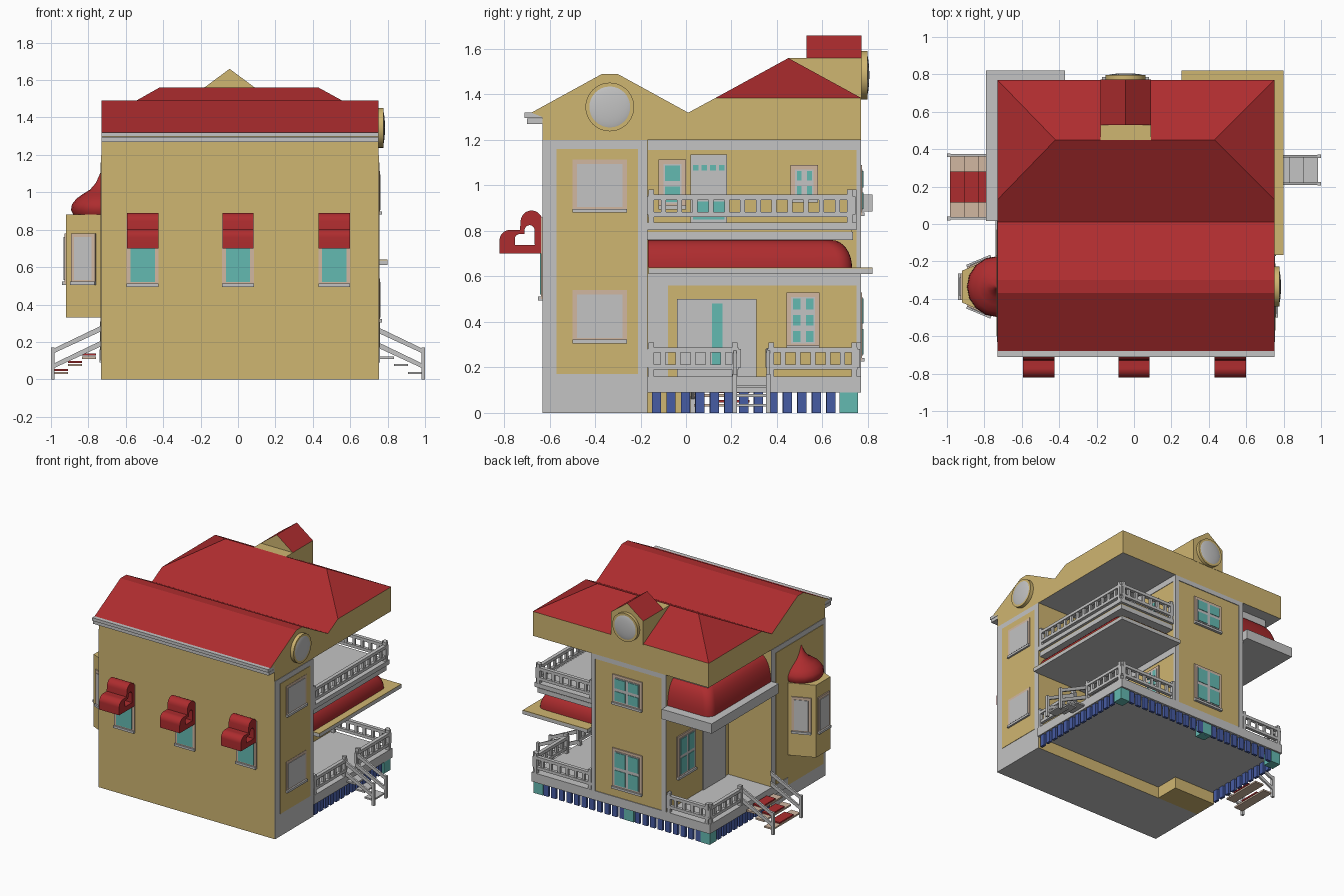
import bpy, bmesh, math
from mathutils import Matrix, Vector

if "Cube" in bpy.data.objects:
    bpy.data.objects.remove(bpy.data.objects["Cube"])

def mat(name, r, g, b):
    m = bpy.data.materials.new(name)
    m.diffuse_color = (*[(c / 255) ** 2.2 for c in (r, g, b)], 1)
    m.use_nodes = True
    m.node_tree.nodes["Principled BSDF"].inputs["Base Color"].default_value = m.diffuse_color
    return m

YEL = mat("wall yellow", 206, 180, 112)
RED = mat("roof red", 172, 48, 50)
GREY = mat("trim grey", 194, 194, 194)
TEAL = mat("glass teal", 100, 184, 176)
BLUE = mat("lattice blue", 72, 92, 162)
TAN = mat("frame tan", 208, 182, 160)
I4 = Matrix.Identity(4)

def finish(name, bm, mats, smooth=0, rule=None):
    bmesh.ops.recalc_face_normals(bm, faces=bm.faces)
    bm.normal_update()
    if rule:
        for f in bm.faces:
            f.material_index = rule(f)
    me = bpy.data.meshes.new(name)
    bm.to_mesh(me)
    bm.free()
    for m in mats:
        me.materials.append(m)
    if smooth:
        me.shade_smooth()
        me.set_sharp_from_angle(angle=math.radians(smooth))
    ob = bpy.data.objects.new(name, me)
    bpy.context.collection.objects.link(ob)
    return ob

def boxes(name, m, lst, M=I4):
    # each box is x0, x1, y0, y1, z0, z1
    bm = bmesh.new()
    for x0, x1, y0, y1, z0, z1 in lst:
        c = Vector(((x0 + x1) / 2, (y0 + y1) / 2, (z0 + z1) / 2))
        S = Matrix.Diagonal((abs(x1 - x0), abs(y1 - y0), abs(z1 - z0), 1))
        bmesh.ops.create_cube(bm, size=1, matrix=M @ Matrix.Translation(c) @ S)
    return finish(name, bm, [m])

def prism(name, pts, axis, a0, a1, mats, rule=None, hole=None, smooth=0):
    put = {'x': lambda u, v: (a0, u, v), 'y': lambda u, v: (u, a0, v), 'z': lambda u, v: (u, v, a0)}[axis]
    d = Vector([(a1 - a0) if axis == k else 0 for k in 'xyz'])
    bm = bmesh.new()
    loops = [pts] + ([hole] if hole else [])
    for lp in loops:
        vs = [bm.verts.new(put(*p)) for p in lp]
        for i in range(len(vs)):
            bm.edges.new((vs[i - 1], vs[i]))
    if hole:
        bmesh.ops.triangle_fill(bm, edges=bm.edges[:], use_beauty=True)
    else:
        bm.faces.new(bm.verts[:])
    r = bmesh.ops.extrude_face_region(bm, geom=bm.faces[:], use_keep_orig=True)
    bmesh.ops.translate(bm, verts=[v for v in r['geom'] if isinstance(v, bmesh.types.BMVert)], vec=d)
    return finish(name, bm, mats, smooth, rule)

def wall(angle, x, y):
    # local frame on a wall: local x runs along it, local -y points out
    return Matrix.Translation((x, y, 0)) @ Matrix.Rotation(math.radians(angle), 4, 'Z')

def window(name, M, u, w, z0, z1, inner, panes=None):
    h = w / 2
    boxes(name + "_frame", TAN, [(u - h, u + h, -.008, 0, z0, z1)], M)
    b = .02
    boxes(name + "_pane", inner, [(u - h + b, u + h - b, -.012, 0, z0 + b, z1 - b)], M)
    boxes(name + "_sill", GREY, [(u - h, u + h, -.02, 0, z0 - .005, z0 + .012)], M)
    if panes:
        cols, rows = panes
        cw, ch = (w - .03) / cols, (z1 - z0 - .03) / rows
        boxes(name + "_glass", TEAL, [(u - h + .015 + cw * i + .012, u - h + .015 + cw * (i + 1) - .012, -.016, 0,
              z0 + .015 + ch * j + .012, z0 + .015 + ch * (j + 1) - .012) for i in range(cols) for j in range(rows)], M)

def rail(name, p0, p1, z):
    d = Vector(p1) - Vector(p0)
    L = d.length
    M = wall(math.degrees(math.atan2(d.y, d.x)), *p0)
    n = max(2, round(L / .067))
    b = [(0, L, -.012, .012, z + .03, z + .052), (0, L, -.014, .014, z + .105, z + .128)]
    b += [(L * i / n - .011, L * i / n + .011, -.008, .008, z + .04, z + .12) for i in range(n + 1)]
    b += [(t - .012, t + .012, -.014, .014, z, z + .15) for t in (.015, L - .015)]
    boxes(name, GREY, b, M)

UP = lambda f: 1 if f.normal.z > .2 else 2 if f.normal.z < -.5 else 0

# main walls
L, R = -.73, .75
prism("house_walls", [(L, -.63), (R, -.63), (R, -.17), (.255, -.17), (L, -.17)], 'z', 0, 1.2, [YEL, YEL, GREY], UP)
boxes("left_room_wall", YEL, [(L, -.37, -.17, .02, 0, 1.2)])
boxes("back_room_wall", YEL, [(-.37, .255, -.17, .765, .1, 1.2)])

# attic gables with red slopes, hip roof and dormer
prism("gable_roof", [(-.63, 1.2), (.77, 1.2), (.77, 1.385), (.13, 1.385), (.01, 1.32), (-.30, 1.49), (-.37, 1.49),
      (-.68, 1.32), (-.63, 1.30)], 'x', L, R, [YEL, RED, GREY], UP)
bm = bmesh.new()
c = [bm.verts.new(p) for p in ((L, .13, 1.385), (R, .13, 1.385), (R, .77, 1.385), (L, .77, 1.385),
                               (-.42, .45, 1.56), (.43, .45, 1.56))]
for q in ((0, 1, 5, 4), (1, 2, 5), (2, 3, 4, 5), (3, 0, 4), (3, 2, 1, 0)):
    bm.faces.new([c[i] for i in q])
finish("hip_roof", bm, [RED])
boxes("dormer_wall", YEL, [(-.18, .09, .45, .772, 1.38, 1.56)])
prism("dormer_roof", [(-.18, 1.56), (.09, 1.56), (-.045, 1.66)], 'y', .53, .772, [YEL, RED, YEL], UP)
boxes("front_gutter", GREY, [(L, R, -.70, -.63, 1.27, 1.295), (L, R, -.71, -.63, 1.297, 1.32)])

# round attic windows: yellow rim and bulging pane
for nm, M in (("side", wall(90, R, -.335) @ Matrix.Translation((0, 0, 1.345))),
              ("dormer", wall(180, -.045, .77) @ Matrix.Translation((0, 0, 1.485)))):
    bm = bmesh.new()
    bmesh.ops.create_cone(bm, cap_ends=True, segments=40, radius1=.107, radius2=.107, depth=.028,
                          matrix=M @ Matrix.Translation((0, -.013, 0)) @ Matrix.Rotation(math.pi / 2, 4, 'X'))
    finish(nm + "_round_rim", bm, [YEL], 40)
    bm = bmesh.new()
    bmesh.ops.create_uvsphere(bm, u_segments=40, v_segments=20, radius=1,
                              matrix=M @ Matrix.Translation((0, -.018, 0)) @ Matrix.Diagonal((.104, .018, .104, 1)))
    finish(nm + "_round_pane", bm, [GREY], 60)

# side wall trim and windows
MR, ML = wall(90, R, 0), wall(-90, L, 0)
boxes("right_trim", GREY, [(-.63, -.17, -.003, .002, 0, 1.2)], MR)
boxes("right_panel", YEL, [(-.57, -.21, -.006, 0, .17, 1.16)], MR)
window("right_lower_window", MR, -.38, .24, .31, .54, GREY)
window("right_upper_window", MR, -.38, .24, .885, 1.115, GREY)
boxes("left_trim", GREY, [(-.02, .63, -.003, .002, 0, 1.2)], ML)
boxes("left_panel", YEL, [(.03, .6, -.006, 0, .1, 1.16)], ML)

# front windows with heart-cut awnings
arc = lambda cx, cz, r, a0, a1: [(cx + r * math.cos(math.radians(a0 + (a1 - a0) * i / 10)),
                                  cz + r * math.sin(math.radians(a0 + (a1 - a0) * i / 10))) for i in range(11)]
out = [(-.63, .70), (-.82, .70)] + arc(-.773, .758, .047, 180, 80) + [(-.73, .805)] + arc(-.679, .842, .048, 175, 0)
hole = [(-.665 + (y + .63) * .46, .738 + (z - .70) * .46) for y, z in out]
for i, x in enumerate((-.51, 0, .515)):
    window(f"front_window_{i}", wall(0, 0, -.63), x, .17, .50, .86, TEAL)
    prism(f"awning_{i}", out, 'x', x - .084, x + .084, [RED], hole=hole, smooth=30)

# bay on the left with onion dome
prism("bay", [(L, -.5), (-.92, -.42), (-.92, -.25), (L, -.17)], 'z', .33, .88, [YEL])
for i, (a, x, y) in enumerate(((-22.8, -.825, -.46), (-90, -.92, -.335), (-157.2, -.825, -.21))):
    window(f"bay_window_{i}", wall(a, x, y), 0, .14, .51, .78, GREY)
bm = bmesh.new()
prof = [(.15, .88), (.163, .905), (.158, .935), (.135, .965), (.1, .99), (.06, 1.015), (.03, 1.05), (.012, 1.09), (0, 1.12)]
vs = [bm.verts.new((r, 0, z)) for r, z in prof]
es = [bm.edges.new(p) for p in zip(vs, vs[1:])]
bmesh.ops.spin(bm, geom=vs + es, cent=(0, 0, 0), axis=(0, 0, 1), angle=math.tau, steps=16)
bmesh.ops.remove_doubles(bm, verts=bm.verts, dist=1e-4)
bmesh.ops.translate(bm, verts=bm.verts, vec=(L, -.335, 0))
finish("bay_dome", bm, [RED], 40)

# decks, lattice and corner blocks
boxes("deck", GREY, [(-.74, .76, -.17, .77, .09, .16)])
sl = [(.73, .75, -.15 + .064 * i, -.11 + .064 * i, 0, .09) for i in range(13)]
sl += [(-.73, -.71, .04 + .064 * i, .08 + .064 * i, 0, .09) for i in range(10)]
sl += [(-.65 + .064 * i, -.61 + .064 * i, .735, .755, 0, .09) for i in range(21)]
boxes("lattice", BLUE, sl)
boxes("corner_blocks", TEAL, [(x - .04, x + .04, .675, .757, 0, .09) for x in (-.69, -.05, .715)])

# ledges, curved skirt roofs and balcony
def skirt(name, xin, xout, y0, y1, z0, z1):
    s = 1 if xout > xin else -1
    bm, rings = bmesh.new(), []
    for k in range(9):
        t = k / 8 * math.pi / 2
        ins, z = .09 * (1 - math.cos(t)), z0 + (z1 - z0) * math.sin(t)
        X, Y, r = xout - s * ins, y1 - ins, .06
        pts = [(xin, y0), (X, y0)] + [(X - s * r + s * r * math.cos(a * math.pi / 12),
                                       Y - r + r * math.sin(a * math.pi / 12)) for a in range(7)] + [(xin, Y)]
        rings.append([bm.verts.new((*p, z)) for p in pts])
    for a, b in zip(rings, rings[1:]):
        for i in range(len(a)):
            bm.faces.new((a[i - 1], a[i], b[i], b[i - 1]))
    bm.faces.new(rings[-1])
    bm.faces.new(rings[0])
    finish(name, bm, [RED], 40)

boxes("right_ledge", GREY, [(.255, .80, -.165, .82, .61, .635)])
boxes("right_ledge_top", YEL, [(.255, .80, -.165, .82, .635, .64)])
skirt("right_skirt_roof", .255, .745, -.168, .73, .64, .76)
boxes("balcony_floor", GREY, [(.255, .735, -.17, .735, .76, .795), (.255, .75, -.17, .75, .805, .838)])
boxes("balcony_band", YEL, [(.255, .73, -.17, .73, .79, .81)])
boxes("left_ledge", GREY, [(-.79, -.37, .015, .82, .885, .96)])
skirt("left_skirt_roof", -.37, -.73, .022, .75, .96, 1.15)
boxes("left_skirt_top", GREY, [(-.66, -.37, .022, .68, 1.145, 1.2)])

# railings
rail("balcony_side_rail", (.735, -.168), (.735, .735), .832)
rail("balcony_back_rail", (.26, .735), (.735, .735), .832)
rail("porch_side_rail_a", (.745, -.168), (.745, .23), .16)
rail("porch_side_rail_b", (.745, .36), (.745, .755), .16)
rail("porch_back_rail", (.26, .755), (.745, .755), .16)
rail("left_porch_back_rail", (-.725, .755), (-.375, .755), .16)
rail("left_porch_side_rail", (-.725, .37), (-.725, .755), .16)

# stairs on both sides
def stairs(name, s, y0, y1, m):
    tr = [(s * x, s * (x + .075), y0, y1, z, z + .012) for x, z in ((.76, .11), (.835, .07), (.91, .028))]
    boxes(name + "_treads", m, tr)
    for i, y in enumerate((y0 - .012, y1)):
        for j, h in enumerate((0, -.08)):
            prism(f"{name}_handrail_{i}{j}", [(s * .995, .13 + h + .005), (s * .995, .16 + h), (s * .735, .285 + h),
                  (s * .735, .255 + h)], 'y', y, y + .014, [GREY])
        boxes(f"{name}_post_{i}", GREY, [(s * .98, s, y - .003, y + .017, 0, .17)])
    return tr

stairs("right_stairs", 1, .22, .355, GREY)
tr = stairs("left_stairs", -1, .035, .36, TAN)
boxes("stair_carpet", RED, [(a, b, .115, .28, z + .005, z + .016) for a, b, _, _, z0, z in tr])

# porch walls: trim, doors, windows
MP, MQ, MB = wall(90, .255, 0), wall(-90, -.37, 0), wall(180, 0, .765)
boxes("porch_trim", GREY, [(-.168, -.08, -.004, 0, .16, .61), (-.168, .765, -.004, 0, .56, .61),
                           (-.168, .765, -.004, 0, 1.155, 1.2), (.75, .765, -.004, 0, .16, 1.2)], MP)
boxes("right_door", GREY, [(-.04, .31, -.009, 0, .16, .5)], MP)
boxes("right_door_glass", TEAL, [(.115, .16, -.013, 0, .2, .48)], MP)
window("right_porch_window", MP, .515, .145, .285, .53, GREY, (2, 3))
boxes("balcony_door", GREY, [(.02, .18, -.009, 0, .838, 1.135)], MP)
boxes("balcony_door_glass", TEAL, [(.03 + .038 * i, .055 + .038 * i, -.013, 0, 1.065, 1.09) for i in range(4)]
      + [(.03, .17, -.013, 0, .85, .93)], MP)
window("balcony_window_a", MP, -.06, .12, .9, 1.115, GREY, (1, 2))
window("balcony_window_b", MP, .52, .12, .93, 1.09, GREY, (2, 2))
boxes("left_door", GREY, [(-.33, -.06, -.009, 0, .16, .66)], MQ)
window("left_porch_window", MQ, -.53, .22, .36, .68, GREY, (2, 2))
boxes("back_trim", GREY, [(-.257, -.225, -.005, 0, .16, 1.2), (.335, .372, -.005, 0, .16, 1.2),
                          (-.257, .372, -.005, 0, 1.165, 1.2)], MB)
window("back_lower_window", MB, .045, .25, .23, .53, GREY, (2, 2))
window("back_upper_window", MB, .045, .25, .87, 1.09, GREY, (2, 2))
